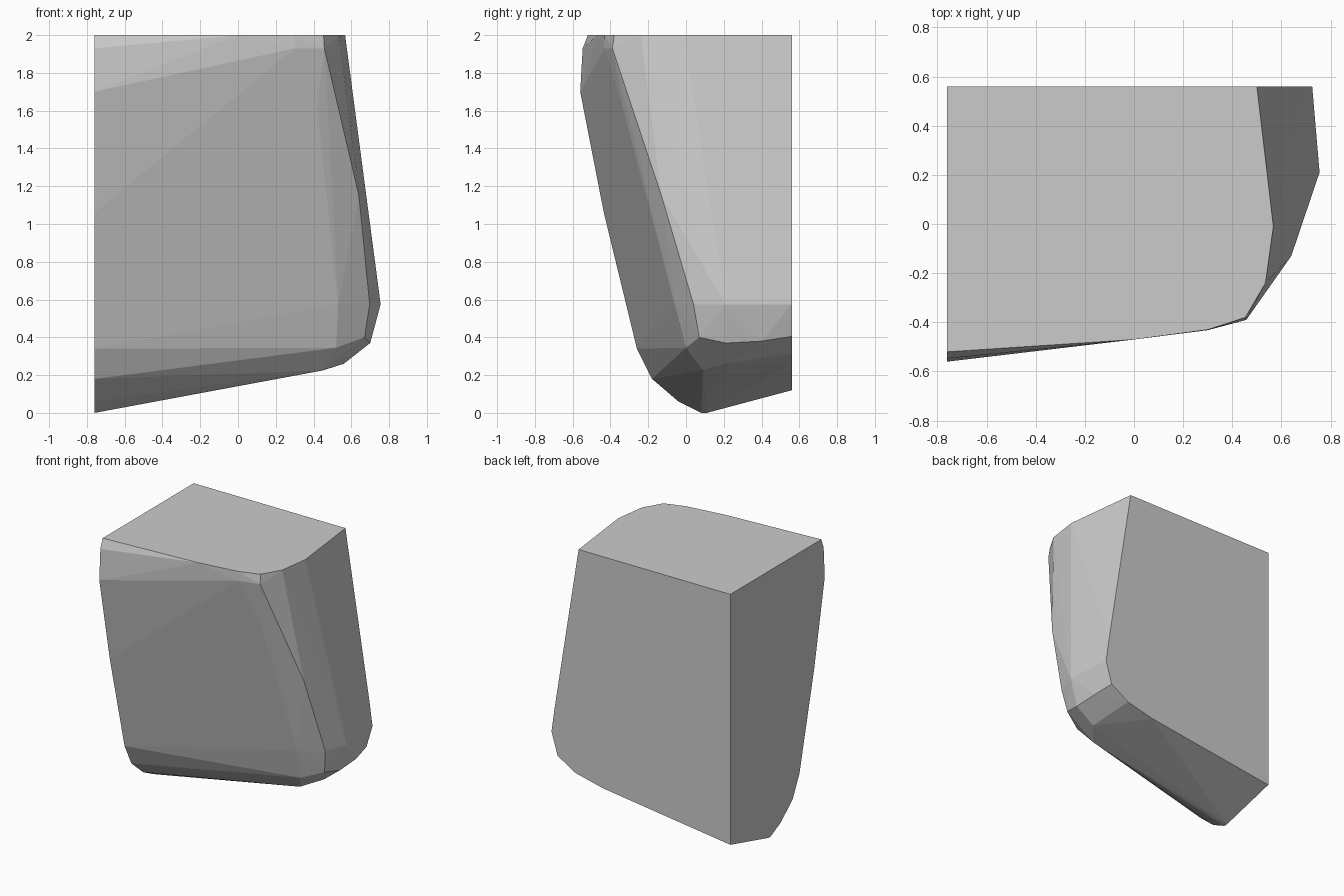
import bpy
import bmesh
import math
from mathutils import Vector

cube = bpy.data.objects.get("Cube")
if cube:
    bpy.data.objects.remove(cube, do_unlink=True)

LEFT_CUT, BACK_CUT, TOP_CUT = -0.76, 0.56, 2.0


def make_material(name, colour):
    material = bpy.data.materials.new(name)
    material.use_nodes = True
    material.diffuse_color = colour
    shader = material.node_tree.nodes["Principled BSDF"]
    shader.inputs["Base Color"].default_value = colour
    return material


def outline_on_plane(axis, offset, outline):
    """Lift a flat outline on to the plane at offset along the given axis."""
    lifted = []
    for pair in outline:
        position = list(pair)
        position.insert(axis, offset)
        lifted.append(Vector(position))
    return lifted


def build_hull(name, points, material):
    """Wrap the points in a closed faceted skin and merge its flat regions."""
    mesh = bpy.data.meshes.new(name)
    bm = bmesh.new()
    for point in points:
        bm.verts.new(point)
    hull = bmesh.ops.convex_hull(bm, input=bm.verts[:], use_existing_faces=False)
    leftovers = {
        item for key in ("geom_interior", "geom_unused") for item in hull[key]
        if isinstance(item, bmesh.types.BMVert)
    }
    bmesh.ops.delete(bm, geom=list(leftovers), context="VERTS")
    bmesh.ops.dissolve_limit(
        bm, angle_limit=math.radians(0.2), verts=bm.verts[:], edges=bm.edges[:]
    )
    bmesh.ops.recalc_face_normals(bm, faces=bm.faces[:])
    for face in bm.faces:
        face.smooth = False
    bm.to_mesh(mesh)
    bm.free()
    mesh.materials.append(material)
    block = bpy.data.objects.new(name, mesh)
    bpy.context.collection.objects.link(block)
    return block


# Flat cut on the right-hand side: depth and height
side_outline = [
    (BACK_CUT, TOP_CUT), (-0.52, TOP_CUT), (-0.547, 1.93), (-0.56, 1.7),
    (-0.435, 1.06), (-0.26, 0.34), (-0.18, 0.18), (-0.04, 0.06),
    (0.08, 0), (0.11, 0), (BACK_CUT, 0.12),
]

# Flat cut on the top: width and depth
top_outline = [
    (0, -0.47), (0.3, -0.43), (0.453, -0.38),
    (0.535, -0.24), (0.567, -0.01), (0.5, BACK_CUT),
]

# Flat cut on the back: width and height
back_outline = [
    (0.7, 0.75), (0.725, 0.575), (0.675, 0.405), (0.525, 0.315), (0.3, 0.262),
]

# Rounded corner facets between the three cuts
upper_corner = [(0.3, -0.432, 1.93), (0.457, -0.39, 1.93), (0.42, -0.335, 1.62)]
outer_bulge = [
    (0.64, -0.13, 1.15), (0.755, 0.21, 0.575),
    (0.697, 0.04, 0.575), (0.53, -0.06, 0.575),
]
lower_corner = [
    (0.7, 0.21, 0.37), (0.698, 0.4, 0.38), (0.67, 0.07, 0.4),
    (0.52, 0, 0.345), (0.56, 0.22, 0.26), (0.45, 0.09, 0.225),
]

points = outline_on_plane(0, LEFT_CUT, side_outline)
points += outline_on_plane(1, BACK_CUT, back_outline)
points += outline_on_plane(2, TOP_CUT, top_outline)
points += [Vector(p) for p in upper_corner + outer_bulge + lower_corner]

grey = make_material("plain grey", (0.6, 0.6, 0.6, 1))
build_hull("faceted_block", points, grey)
